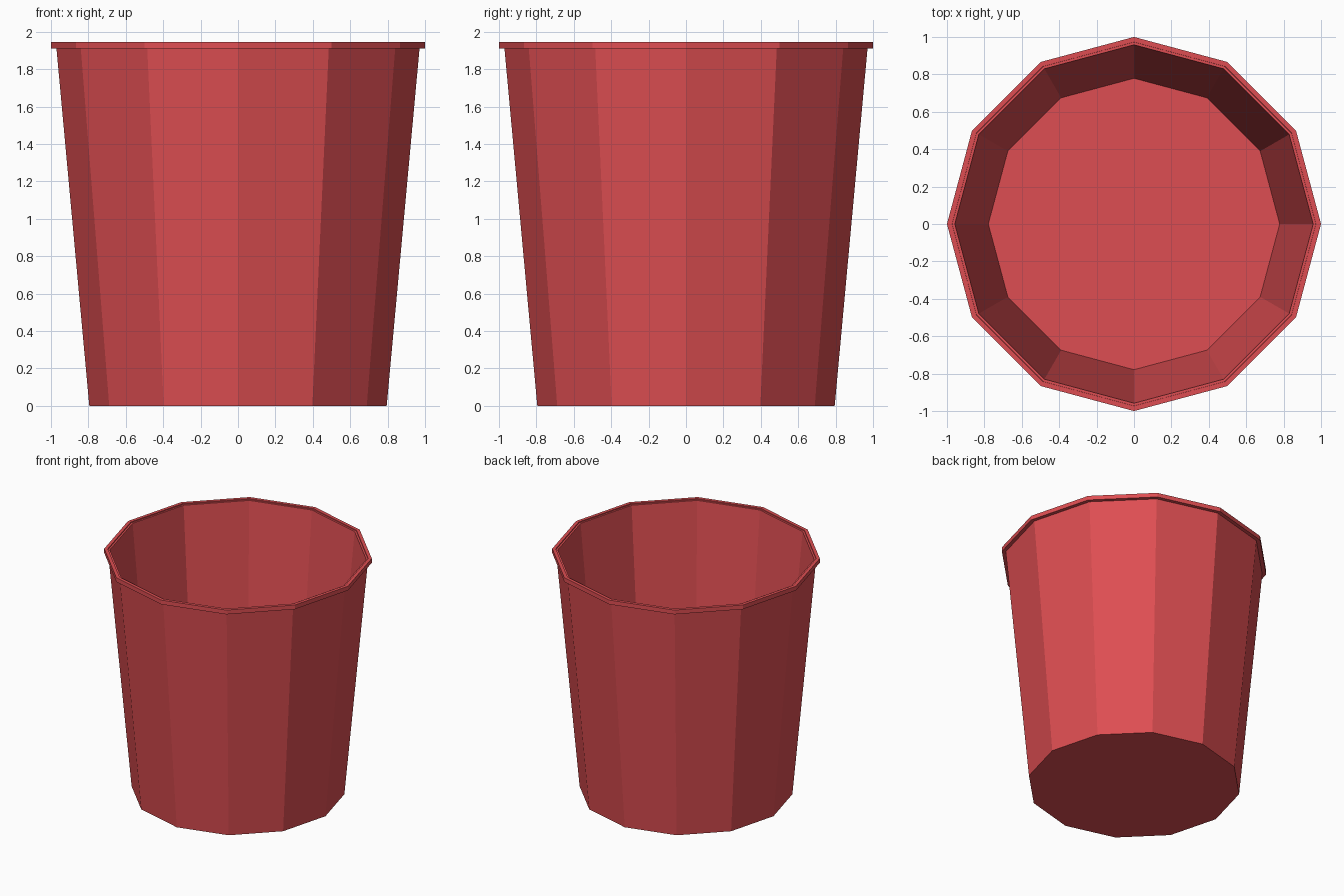
import bpy, bmesh, math

if "Cube" in bpy.data.objects:
    bpy.data.objects.remove(bpy.data.objects["Cube"])

SIDES = 12

red = bpy.data.materials.new("red_plastic")
red.diffuse_color = (0.73, 0.076, 0.084, 1)
red.use_nodes = True
red.node_tree.nodes["Principled BSDF"].inputs["Base Color"].default_value = red.diffuse_color


def lathe(name, profile, closed=False):
    """Revolve (radius, z) points into a faceted solid; open profiles get end caps."""
    bm = bmesh.new()
    rings = [[bm.verts.new((r * math.cos(2 * math.pi * i / SIDES),
                            r * math.sin(2 * math.pi * i / SIDES), z))
              for i in range(SIDES)] for r, z in profile]
    pairs = list(zip(rings, rings[1:]))
    if closed:
        pairs.append((rings[-1], rings[0]))
    else:
        bm.faces.new(rings[0])
        bm.faces.new(rings[-1])
    for a, b in pairs:
        for i in range(SIDES):
            j = (i + 1) % SIDES
            bm.faces.new((a[i], a[j], b[j], b[i]))
    bmesh.ops.recalc_face_normals(bm, faces=bm.faces)
    mesh = bpy.data.meshes.new(name)
    bm.to_mesh(mesh)
    bm.free()
    mesh.materials.append(red)
    obj = bpy.data.objects.new(name, mesh)
    bpy.context.collection.objects.link(obj)
    return obj


# Tapered bucket: outside wall, top edge, inside wall, with bottom and floor caps
lathe("bucket_body", [(0.795, 0), (0.973, 1.937), (0.958, 1.937), (0.779, 0.015)])

# Protruding band around the mouth
lathe("rim", [(0.97, 1.91), (1.0, 1.91), (1.0, 1.945), (0.973, 1.945)], closed=True)
